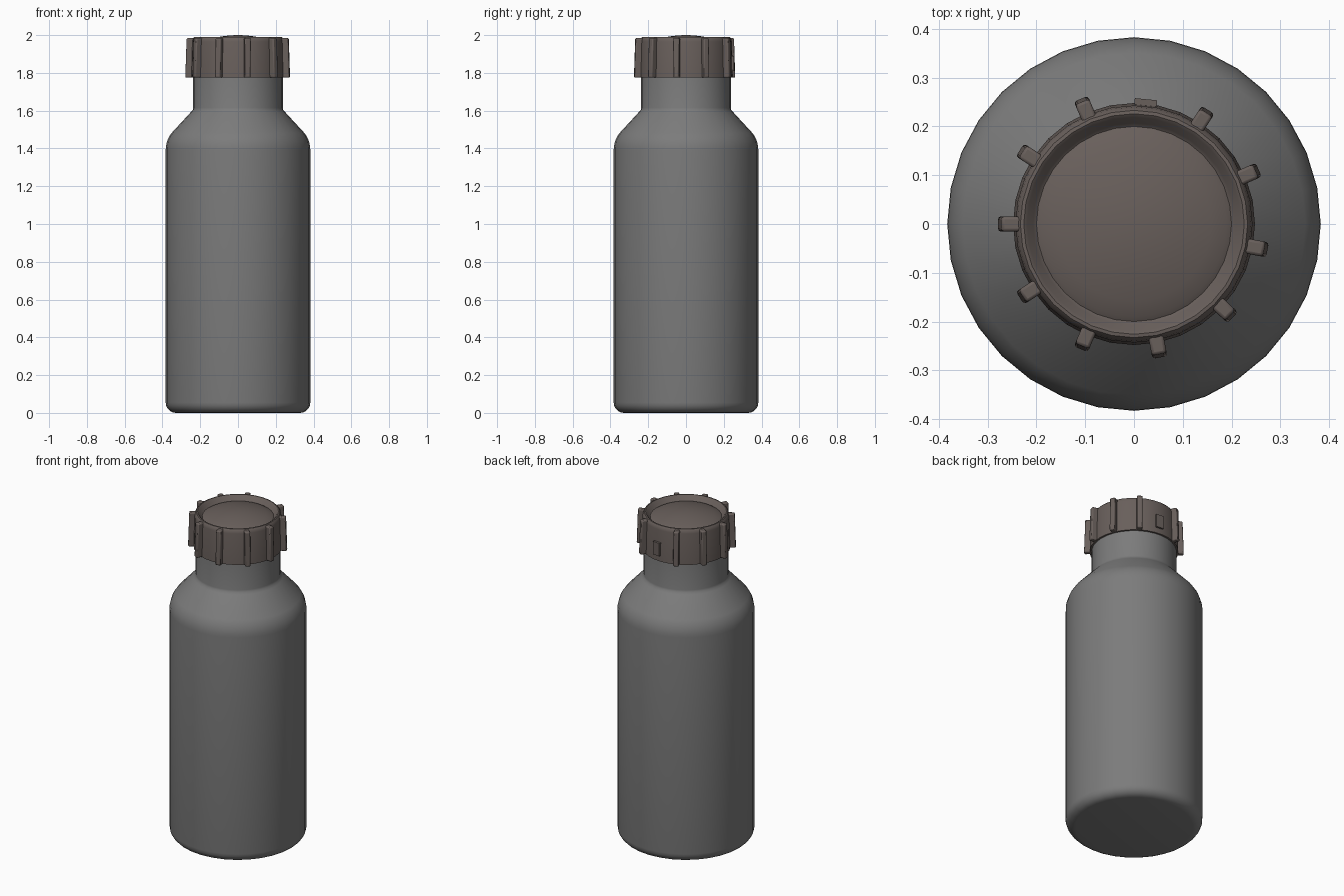
import bpy, bmesh, math
from mathutils import Matrix, Vector

if "Cube" in bpy.data.objects:
    bpy.data.objects.remove(bpy.data.objects["Cube"])


def material(name, rgb):
    m = bpy.data.materials.new(name)
    m.diffuse_color = (*rgb, 1)
    m.use_nodes = True
    m.node_tree.nodes["Principled BSDF"].inputs["Base Color"].default_value = m.diffuse_color
    return m


def finish(bm, name, mat, angle):
    bmesh.ops.recalc_face_normals(bm, faces=bm.faces)
    mesh = bpy.data.meshes.new(name)
    bm.to_mesh(mesh)
    bm.free()
    obj = bpy.data.objects.new(name, mesh)
    bpy.context.collection.objects.link(obj)
    mesh.materials.append(mat)
    bpy.ops.object.select_all(action='DESELECT')
    obj.select_set(True)
    bpy.context.view_layer.objects.active = obj
    bpy.ops.object.shade_smooth_by_angle(angle=math.radians(angle))
    return obj


def lathe(name, profile, mat, segments=32):
    """Spin an (r, z) profile around z; points on the axis become poles."""
    bm = bmesh.new()
    verts = [bm.verts.new((r, 0, z)) for r, z in profile]
    edges = [bm.edges.new(pair) for pair in zip(verts, verts[1:])]
    bmesh.ops.spin(bm, geom=verts + edges, cent=(0, 0, 0), axis=(0, 0, 1),
                   angle=math.tau, steps=segments, use_duplicate=False)
    bmesh.ops.remove_doubles(bm, verts=bm.verts, dist=0.0005)
    return finish(bm, name, mat, 40)


def arc(cr, cz, radius, start, end, steps):
    return [(cr + radius * math.cos(math.radians(a)), cz + radius * math.sin(math.radians(a)))
            for a in (start + (end - start) * i / steps for i in range(steps + 1))]


def add_rib(bm, degrees, width, inner, outer, z0, z1, taper):
    """Upright block on the cap wall, leaning slightly inward at the top."""
    geom = bmesh.ops.create_cube(bm, size=1)
    turn = Matrix.Rotation(math.radians(degrees), 3, 'Z')
    for v in geom['verts']:
        top = v.co.z > 0
        r = (outer - (taper if top else 0)) if v.co.x > 0 else inner
        v.co = turn @ Vector((r, v.co.y * width, z1 if top else z0))


grey = material("bottle_grey", (0.2, 0.2, 0.2))
brown = material("cap_brown", (0.14, 0.115, 0.105))

# Bottle body: rounded base, straight wall, curved shoulder, straight neck
lathe("bottle_body",
      [(0, 0)] + arc(0.328, 0.055, 0.055, -90, 0, 5)
      + arc(0.233, 1.39, 0.15, 0, 38, 5)
      + [(0.25, 1.592), (0.24, 1.603), (0.237, 1.615), (0.237, 1.85)], grey)

# Screw cap: tapered wall, rounded rim, groove and shallow domed centre
dome = [(0.19 * (1 - i / 6), 2.0 - 0.034 * (1 - i / 6) ** 2) for i in range(7)]
lathe("screw_cap",
      [(0.225, 1.775), (0.248, 1.775), (0.243, 1.965), (0.240, 1.980),
       (0.233, 1.989), (0.226, 1.990), (0.219, 1.985), (0.207, 1.965),
       (0.200, 1.960)] + dome, brown)

# Grip ribs around the cap
bm = bmesh.new()
for a in (180, 147, 113, 57, 23.5, -11, -43.5, -79, -113, -147):
    add_rib(bm, a, 0.031, 0.22, 0.279, 1.775, 1.984, 0.007)
ribs = finish(bm, "cap_ribs", brown, 30)
bevel = ribs.modifiers.new("soft_edges", 'BEVEL')
bevel.width, bevel.segments = 0.006, 2

# Small stop block at the back of the cap
bm = bmesh.new()
add_rib(bm, 84.5, 0.046, 0.225, 0.257, 1.81, 1.89, 0.0)
finish(bm, "cap_stop", brown, 30)
